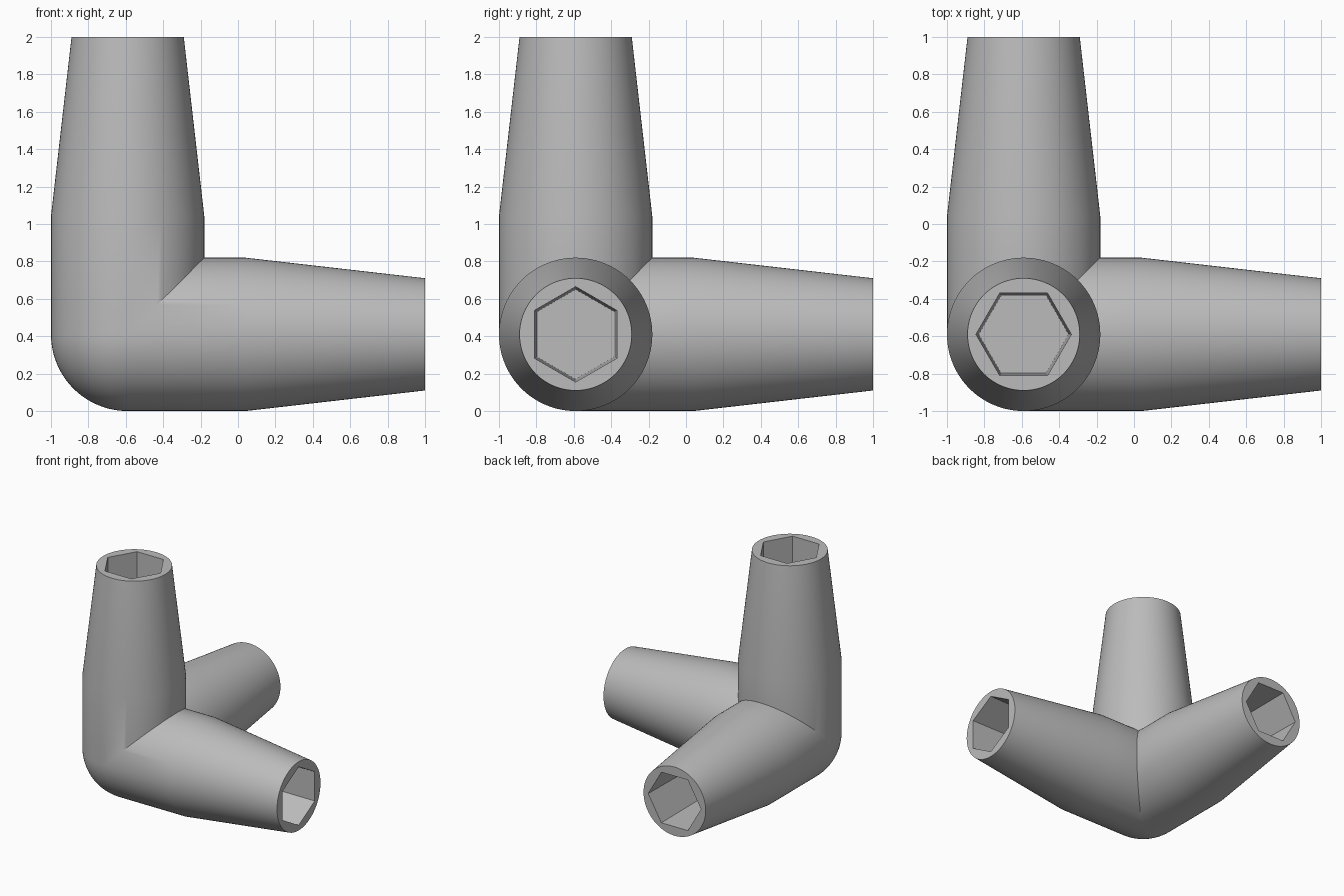
import bpy, bmesh, math
from mathutils import Vector

if "Cube" in bpy.data.objects:
    bpy.data.objects.remove(bpy.data.objects["Cube"])

N = 96                       # segments round each arm
R, R_TIP = 0.41, 0.30        # arm radius at the corner and at the tip
STRAIGHT, LENGTH = 0.63, 1.59
HEX, HEX_FLOOR, DEPTH = 0.255, 0.24, 0.96
CORNER = Vector((-0.59, -0.59, 0.41))
X, Y, Z = Vector((1, 0, 0)), Vector((0, 1, 0)), Vector((0, 0, 1))

bm = bmesh.new()


def bridge(a, b, closed=True):
    """Skin two rows of vertices."""
    n = len(a)
    for i in range(n if closed else n - 1):
        j = (i + 1) % n
        bm.faces.new((a[i], a[j], b[j], b[i]))


def hex_radius(angle, size):
    """Distance from the centre to a hexagon with a corner at angle 0."""
    return size * math.cos(math.pi / 6) / math.cos(angle % (math.pi / 3) - math.pi / 6)


def add_arm(axis, u):
    """Tapered arm mitred at the corner, with a hexagonal socket; u points to a socket corner."""
    v = axis.cross(u)
    rings = [[] for _ in range(5)]
    for i in range(N):
        a = 2 * math.pi * i / N
        d = u * math.cos(a) + v * math.sin(a)
        start = max(0, *(d * R))
        section = [(start, R), (STRAIGHT, R), (LENGTH, R_TIP),
                   (LENGTH, hex_radius(a, HEX)),
                   (LENGTH - DEPTH, hex_radius(a, HEX_FLOOR))]
        for ring, (t, r) in zip(rings, section):
            ring.append(bm.verts.new(CORNER + axis * t + d * r))
    for a, b in zip(rings, rings[1:]):
        bridge(a, b)
    bm.faces.new(rings[-1])


# Three arms
add_arm(X, Z)
add_arm(Y, X)
add_arm(Z, X)

# Rounded outer corner: one eighth of a sphere
rows = []
Q = N // 4
for i in range(Q + 1):
    lat = math.pi / 2 * i / Q
    row = []
    for j in range(Q + 1):
        lon = math.pi / 2 * j / Q
        row.append(bm.verts.new(CORNER - R * Vector((
            math.cos(lat) * math.cos(lon), math.cos(lat) * math.sin(lon), math.sin(lat)))))
    rows.append(row)
for a, b in zip(rows, rows[1:]):
    bridge(a, b, closed=False)

# Weld the parts into one shell
bmesh.ops.remove_doubles(bm, verts=bm.verts[:], dist=0.0005)
bmesh.ops.recalc_face_normals(bm, faces=bm.faces[:])

mesh = bpy.data.meshes.new("corner_connector")
bm.to_mesh(mesh)
bm.free()
obj = bpy.data.objects.new("corner_connector", mesh)
bpy.context.collection.objects.link(obj)

grey = bpy.data.materials.new("grey")
grey.diffuse_color = (0.5, 0.5, 0.5, 1)
grey.use_nodes = True
grey.node_tree.nodes["Principled BSDF"].inputs["Base Color"].default_value = grey.diffuse_color
mesh.materials.append(grey)

bpy.context.view_layer.objects.active = obj
obj.select_set(True)
bpy.ops.object.shade_smooth_by_angle(angle=math.radians(30))
